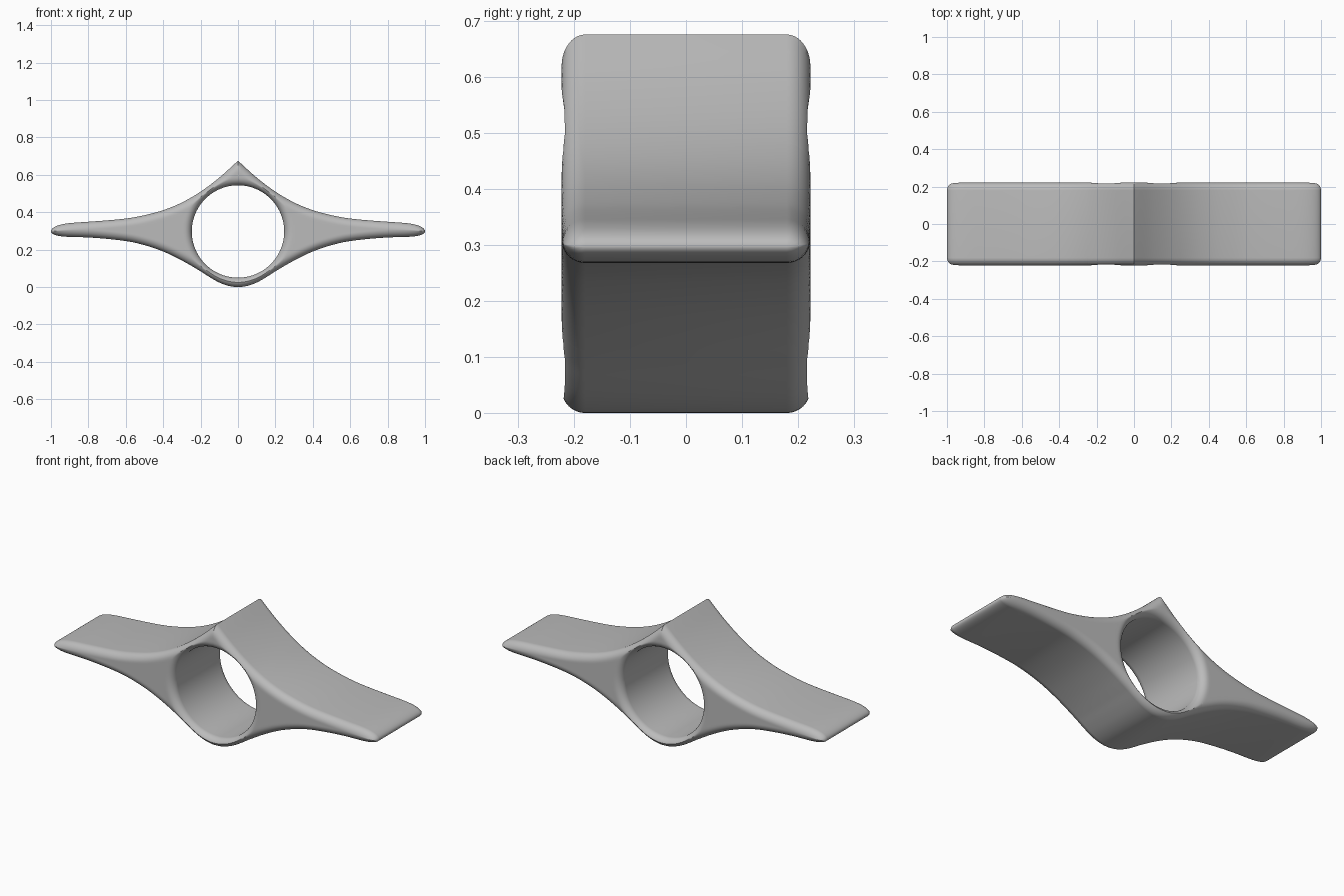
import bpy, bmesh
from math import sin, cos, pi, sqrt
from mathutils import Vector
from mathutils.geometry import intersect_point_line

cube = bpy.data.objects.get("Cube")
if cube:
    bpy.data.objects.remove(cube, do_unlink=True)

CENTRE, RADIUS = 0.297, 0.247      # finger hole
HALF_WIDTH, FILLET = 0.222, 0.042
ROWS = 22

# Outline knots (x, z) of the upper and lower edges
UPPER = [(0, .675), (.1, .585), (.2, .51), (.3, .452), (.4, .411), (.5, .384),
         (.6, .366), (.8, .349), (1, .338)]
LOWER = [(0, 0), (.05, .006), (.1, .024), (.15, .052), (.2, .084), (.3, .142),
         (.4, .19), (.5, .224), (.6, .246), (.8, .265), (1, .267)]


def slope(knots, i, flat_start):
    if i == 0 and flat_start:
        return 0
    a, b = knots[max(i - 1, 0)], knots[min(i + 1, len(knots) - 1)]
    return (b[1] - a[1]) / (b[0] - a[0])


def edge_height(knots, x, flat_start):
    """Smooth curve through the knots, rounded to a point at the wing tip."""
    i = max(k for k in range(len(knots) - 1) if knots[k][0] <= x)
    (x0, z0), (x1, z1) = knots[i], knots[i + 1]
    w = x1 - x0
    t = (x - x0) / w
    m0, m1 = slope(knots, i, flat_start) * w, slope(knots, i + 1, flat_start) * w
    z = (z0 * (2*t**3 - 3*t**2 + 1) + m0 * (t**3 - 2*t**2 + t)
         + z1 * (3*t**2 - 2*t**3) + m1 * (t**3 - t**2))
    u = max(0, (x - .8) / .2)
    return CENTRE + (z - CENTRE) * sqrt(max(0, 1 - u**4))


# Columns: even angles around the hole, then eased spacing out to the tip
columns = [RADIUS * sin(pi / 2 * i / 24) for i in range(25)]
columns += [RADIUS + (1 - RADIUS) * (1 - cos(pi * i / 44)) / 2 for i in range(1, 45)]
columns[-1] = 1.0
edges = [[Vector((x, edge_height(k, x, k is LOWER))) for x in columns]
         for k in (UPPER, LOWER)]


def edge_distance(p):
    """Distance from a side-face point to the nearest outline or hole edge."""
    d = abs((p - Vector((0, CENTRE))).length - RADIUS)
    for line in edges:
        for a, b in zip(line, line[1:]):
            q, t = intersect_point_line(p, a, b)
            t = min(1, max(0, t))
            d = min(d, (p - a.lerp(b, t)).length)
    return d


def face_depth(p):
    gap = max(0, FILLET - edge_distance(p))
    return HALF_WIDTH - FILLET + sqrt(max(0, FILLET**2 - gap**2))


# One quarter of the body: filleted side face, outer wall and hole wall
bm = bmesh.new()


def quad(*verts):
    bm.faces.new(verts)


for sign, line in zip((1, -1), edges):
    grid, outer, inner = [], [], []
    for x, end in zip(columns, line):
        start = Vector((x, CENTRE + sign * sqrt(max(0, RADIUS**2 - x * x))))
        column = []
        for j in range(ROWS + 1):
            p = start.lerp(end, (1 - cos(pi * j / ROWS)) / 2)
            column.append(bm.verts.new((p.x, face_depth(p), p.y)))
        grid.append(column)
        outer.append(bm.verts.new((x, 0, end.y)))
        inner.append(bm.verts.new((x, 0, start.y)))
    for i in range(len(columns) - 1):
        for j in range(ROWS):
            quad(grid[i][j], grid[i + 1][j], grid[i + 1][j + 1], grid[i][j + 1])
        quad(grid[i][-1], grid[i + 1][-1], outer[i + 1], outer[i])
        if i < 24:
            quad(grid[i][0], grid[i + 1][0], inner[i + 1], inner[i])
bmesh.ops.remove_doubles(bm, verts=bm.verts, dist=0.00005)
loose = [v for v in bm.verts if not v.link_faces]
bmesh.ops.delete(bm, geom=loose, context='VERTS')
bmesh.ops.recalc_face_normals(bm, faces=bm.faces)

mesh = bpy.data.meshes.new("winged_ring")
bm.to_mesh(mesh)
bm.free()
ring = bpy.data.objects.new("winged_ring", mesh)
bpy.context.collection.objects.link(ring)

# Mirror to both wings and both sides
bpy.ops.object.select_all(action='DESELECT')
ring.select_set(True)
bpy.context.view_layer.objects.active = ring
mirror = ring.modifiers.new("mirror", 'MIRROR')
mirror.use_axis = (True, True, False)
mirror.merge_threshold = 0.00005
bpy.ops.object.modifier_apply(modifier=mirror.name)

bm = bmesh.new()
bm.from_mesh(ring.data)
bmesh.ops.recalc_face_normals(bm, faces=bm.faces)
bm.to_mesh(ring.data)
bm.free()
bpy.ops.object.shade_smooth_by_angle(angle=0.7)

# Plain grey material
grey = bpy.data.materials.new("plain_grey")
grey.use_nodes = True
colour = (0.5, 0.5, 0.5, 1)
grey.diffuse_color = colour
grey.node_tree.nodes["Principled BSDF"].inputs["Base Color"].default_value = colour
ring.data.materials.append(grey)
